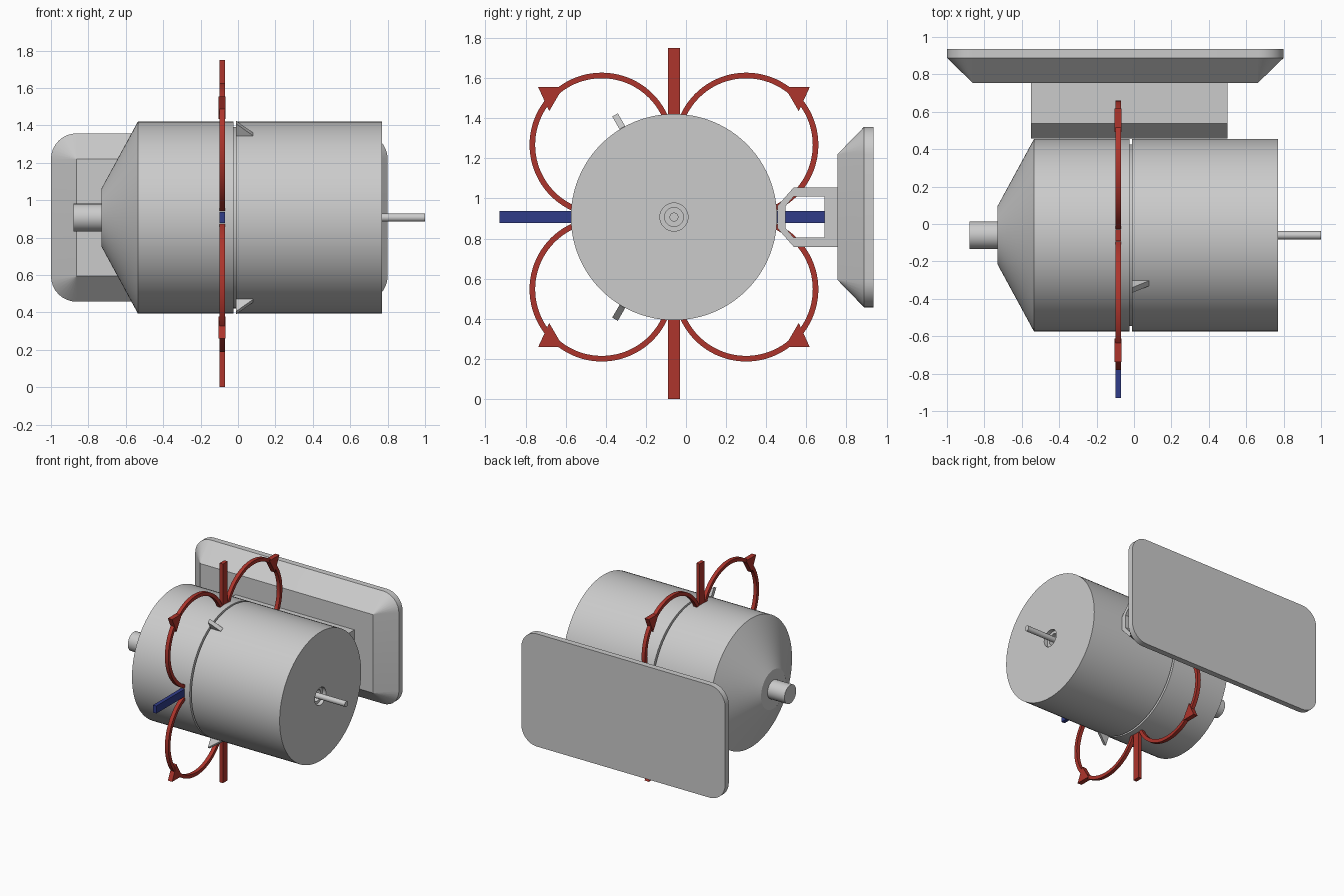
import bpy, bmesh
from math import sin, cos, pi, radians
from mathutils import Vector

if "Cube" in bpy.data.objects:
    bpy.data.objects.remove(bpy.data.objects["Cube"])

CY, CZ = -0.06, 0.907      # drum axis runs along x through here
RX = -0.085                # plane of the coloured arrows


def material(name, color):
    m = bpy.data.materials.new(name)
    m.diffuse_color = color
    m.use_nodes = True
    m.node_tree.nodes["Principled BSDF"].inputs["Base Color"].default_value = m.diffuse_color
    return m


RED = material("red", (0.42, 0.035, 0.025, 1))
BLUE = material("blue", (0.03, 0.045, 0.25, 1))


def finish(name, bm, mat=None, smooth=False):
    bmesh.ops.recalc_face_normals(bm, faces=bm.faces)
    me = bpy.data.meshes.new(name)
    bm.to_mesh(me)
    bm.free()
    ob = bpy.data.objects.new(name, me)
    bpy.context.collection.objects.link(ob)
    if mat:
        me.materials.append(mat)
    if smooth:
        bpy.ops.object.select_all(action='DESELECT')
        ob.select_set(True)
        bpy.context.view_layer.objects.active = ob
        bpy.ops.object.shade_smooth_by_angle(angle=radians(25))
    return ob


def loft(name, rings, mat=None, smooth=False, caps=True, closed=False):
    """Skin a list of equal-length point rings."""
    bm = bmesh.new()
    vs = [[bm.verts.new(p) for p in r] for r in rings]
    n = len(vs[0])
    pairs = list(zip(vs, vs[1:])) + ([(vs[-1], vs[0])] if closed else [])
    for a, b in pairs:
        for i in range(n):
            j = (i + 1) % n
            bm.faces.new((a[i], a[j], b[j], b[i]))
    if caps and not closed:
        bm.faces.new(vs[0])
        bm.faces.new(vs[-1])
    bmesh.ops.remove_doubles(bm, verts=bm.verts, dist=1e-5)
    return finish(name, bm, mat, smooth)


def lathe(name, profile, n=96):
    rings = [[(x, CY + r * cos(2 * pi * i / n), CZ + r * sin(2 * pi * i / n))
              for i in range(n)] for x, r in profile]
    return loft(name, rings, smooth=True)


def prism(name, yz, x0, x1, mat=None):
    return loft(name, [[(x, y, z) for y, z in yz] for x in (x0, x1)], mat)


# Drum with tapered end, seam groove and stepped shaft hole
R = 0.514
lathe("drum", [(-0.73, 0.155), (-0.535, R), (-0.025, R), (-0.025, 0.485),
               (-0.01, 0.485), (-0.01, R), (0.77, R), (0.77, 0.07),
               (0.74, 0.07), (0.74, 0.047), (0.66, 0.047)])
lathe("end_stub", [(-0.88, 0.074), (-0.72, 0.074)], 48)
lathe("shaft", [(0.62, 0.022), (1.0, 0.022)], 32)

# Small triangular fins beside the seam
for name, deg in (("upper_fin", 120), ("lower_fin", 240)):
    d = Vector((0, cos(radians(deg)), sin(radians(deg))))
    side = Vector((0, -d.z, d.y)) * 0.016
    tri = [(-0.01, 0.49), (-0.01, 0.588), (0.08, 0.515), (0.08, 0.49)]
    loft(name, [[Vector((x, CY, CZ)) + d * r + side * s for x, r in tri]
                for s in (-1, 1)])

# Straight radial bars
w, t = 0.03, 0.015


def bar(name, y0, y1, z0, z1, mat):
    prism(name, [(y0, z0), (y1, z0), (y1, z1), (y0, z1)], RX - t, RX + t, mat)


bar("top_bar", CY - w, CY + w, CZ + 0.48, 1.75, RED)
bar("bottom_bar", CY - w, CY + w, 0.0, CZ - 0.48, RED)
bar("front_bar", -0.93, CY - 0.48, CZ - w, CZ + w, BLUE)
bar("back_bar", CY + 0.48, 0.73, CZ - w, CZ + w, BLUE)

# Curved arrows mirrored into four quadrants
for sy, yn in ((-1, "front"), (1, "back")):
    for sz, zn in ((-1, "lower"), (1, "upper")):
        rings = []
        for i in range(57):
            a = radians(45 - 115 + 230 * i / 56)
            rings.append([(RX + dx, CY + sy * (0.36 + r * cos(a)),
                           CZ + sz * (0.36 + r * sin(a)))
                          for dx, r in ((-t, 0.332), (t, 0.332), (t, 0.36), (-t, 0.36))])
        loft(f"{zn}_{yn}_loop", rings, RED, smooth=True)
        head = [(0.677, 0.648), (0.622, 0.528), (0.552, 0.648)]
        prism(f"{zn}_{yn}_arrowhead",
              [(CY + sy * a, CZ + sz * b) for a, b in head],
              RX - 0.019, RX + 0.019, RED)

# Hollow bracket between drum and panel
outer = [(0.457, 0.057), (0.537, 0.148), (0.757, 0.148)]
inner = [(0.495, 0.053), (0.537, 0.102), (0.69, 0.102)]


def mirror_z(half):
    return [(y, CZ + z) for y, z in half] + [(y, CZ - z) for y, z in reversed(half)]


o, i_ = mirror_z(outer), mirror_z(inner)
loft("bracket", [[(x, y, z) for y, z in prof] for x, prof in
                 ((-0.55, o), (0.50, o), (0.50, i_), (-0.55, i_))], closed=True)


# Rounded panel with bevelled front
def rounded(y, inset, rad, seg=8):
    hx, hz = 0.9 - inset, 0.45 - inset
    pts = []
    for k, (sx, sz) in enumerate(((1, 1), (-1, 1), (-1, -1), (1, -1))):
        for s in range(seg + 1):
            a = pi / 2 * (k + s / seg)
            pts.append((-0.1 + sx * (hx - rad) + rad * cos(a), y,
                        CZ + sz * (hz - rad) + rad * sin(a)))
    return pts


loft("panel", [rounded(0.755, 0.137, 0.0001), rounded(0.888, 0.0, 0.137),
               rounded(0.935, 0.0, 0.137)], smooth=True)
